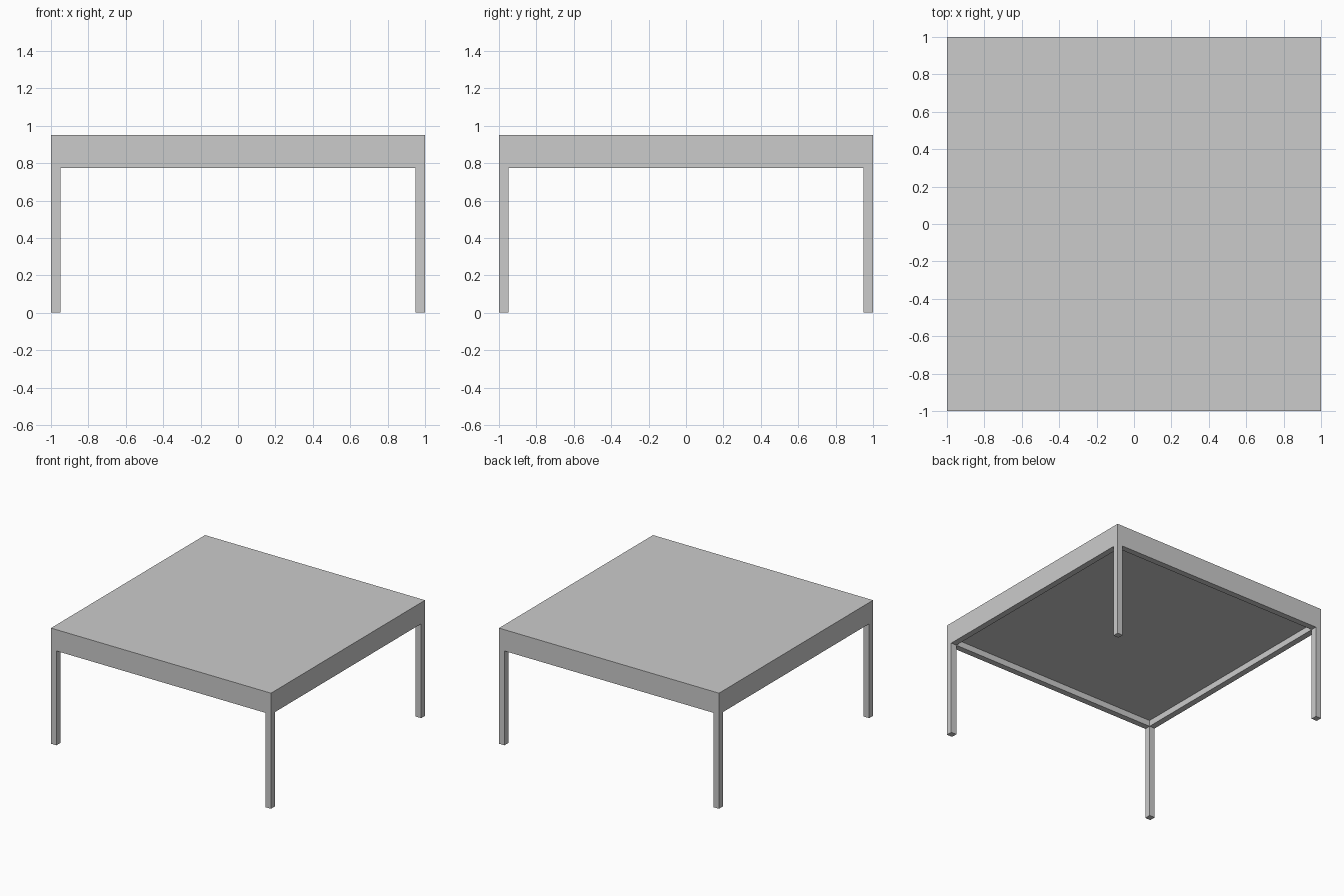
import bpy

if "Cube" in bpy.data.objects:
    bpy.data.objects.remove(bpy.data.objects["Cube"])

TOP, SLAB_BOTTOM, APRON_BOTTOM, T = 0.95, 0.825, 0.775, 0.05


def box(name, x0, x1, y0, y1, z0, z1):
    bpy.ops.mesh.primitive_cube_add(size=1, location=((x0 + x1) / 2, (y0 + y1) / 2, (z0 + z1) / 2))
    ob = bpy.context.object
    ob.name = name
    ob.scale = (x1 - x0, y1 - y0, z1 - z0)
    bpy.ops.object.transform_apply(location=False, rotation=False, scale=True)
    return ob


# thick tabletop, with a shallow rim below it
top = box("tabletop", -1, 1, -1, 1, APRON_BOTTOM, TOP)

# hollow the underside, leaving the rim
cutter = box("underside_cutter", -1 + T, 1 - T, -1 + T, 1 - T, APRON_BOTTOM - 0.1, SLAB_BOTTOM)
cutter.hide_render = True
cutter.hide_set(True)
cut = top.modifiers.new("recess", "BOOLEAN")
cut.operation = "DIFFERENCE"
cut.solver = "EXACT"
cut.object = cutter

# four square legs, flush with the corners
for side, sx in (("left", -1), ("right", 1)):
    for end, sy in (("front", -1), ("back", 1)):
        xs = sorted((sx, sx * (1 - T)))
        ys = sorted((sy, sy * (1 - T)))
        box(f"{end}_{side}_leg", *xs, *ys, 0, APRON_BOTTOM)
